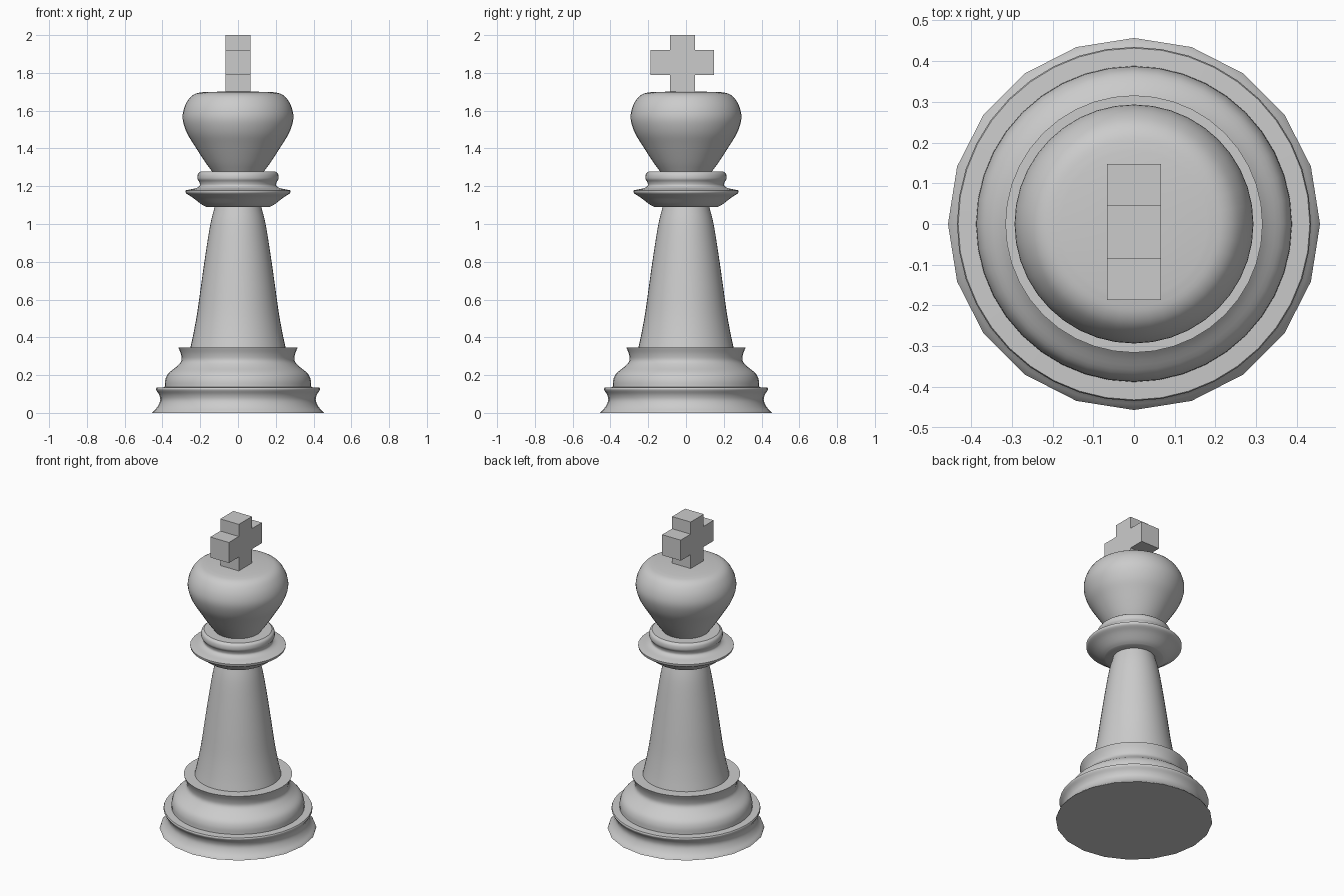
import bpy, bmesh, math
from mathutils import Vector

if "Cube" in bpy.data.objects:
    bpy.data.objects.remove(bpy.data.objects["Cube"])

SEG = 40


def spline(pts, n=4):
    """Smooth (Catmull-Rom) curve through (radius, height) points."""
    p = [Vector(q) for q in pts]
    if len(p) < 3:
        return p
    p = [2 * p[0] - p[1]] + p + [2 * p[-1] - p[-2]]
    out = []
    for i in range(1, len(p) - 2):
        a, b, c, d = p[i - 1:i + 3]
        for k in range(n):
            t = k / n
            out.append(0.5 * (2 * b + (c - a) * t + (2 * a - 5 * b + 4 * c - d) * t * t
                              + (3 * b - a - 3 * c + d) * t ** 3))
    return out + [p[-2]]


def finish(name, bm, smooth=True):
    bmesh.ops.remove_doubles(bm, verts=bm.verts, dist=1e-5)
    bmesh.ops.recalc_face_normals(bm, faces=bm.faces)
    me = bpy.data.meshes.new(name)
    bm.to_mesh(me)
    bm.free()
    ob = bpy.data.objects.new(name, me)
    bpy.context.collection.objects.link(ob)
    bpy.ops.object.select_all(action='DESELECT')
    ob.select_set(True)
    bpy.context.view_layer.objects.active = ob
    if smooth:
        bpy.ops.object.shade_smooth_by_angle(angle=math.radians(35))
    return ob


def lathe(name, runs, faceted_foot=False):
    """Revolve smooth runs; corners between runs stay sharp."""
    prof = []
    for run in runs:
        for q in spline(run):
            if not prof or (q - prof[-1]).length > 1e-5:
                prof.append(q)
    bm = bmesh.new()
    rings = []
    for r, z in prof:
        ring = []
        for i in range(SEG):
            a = math.tau * i / SEG
            # the lowest rim has half as many sides
            k = math.cos(math.tau / SEG) if faceted_foot and z < 1e-4 and i % 2 else 1
            ring.append(bm.verts.new((r * k * math.cos(a), r * k * math.sin(a), z)))
        rings.append(ring)
    for lo, hi in zip(rings, rings[1:]):
        for i in range(SEG):
            j = (i + 1) % SEG
            bm.faces.new((lo[i], lo[j], hi[j], hi[i]))
    for r, ring in ((prof[0].x, rings[0]), (prof[-1].x, rings[-1])):
        if (ring is rings[0] and faceted_foot) or (ring is rings[-1] and name == "head"):
            bm.faces.new(ring)
    return finish(name, bm)


# Stepped base
lathe("base", [
    [(.457, 0), (.428, .03), (.412, .065), (.417, .095), (.434, .122), (.432, .134)],
    [(.432, .134), (.388, .136)],
    [(.388, .136), (.385, .175), (.368, .21), (.325, .245), (.300, .275), (.302, .31), (.316, .347)],
    [(.316, .347), (.25, .347)],
], faceted_foot=True)

# Tapering stem
lathe("stem", [[(.252, .347), (.236, .42), (.216, .53), (.195, .68), (.172, .84),
                (.146, 1.0), (.122, 1.095)]])

# Double collar
lathe("collar", [
    [(.12, 1.09), (.168, 1.09)],
    [(.168, 1.09), (.195, 1.105), (.24, 1.14), (.274, 1.162), (.279, 1.178)],
    [(.279, 1.178), (.255, 1.183), (.222, 1.19), (.203, 1.203), (.205, 1.222), (.215, 1.24),
     (.212, 1.265), (.198, 1.278)],
    [(.198, 1.278), (.135, 1.278)],
])

# Bulbous head
lathe("head", [[(.137, 1.278), (.175, 1.33), (.232, 1.418), (.272, 1.485), (.293, 1.555),
                (.285, 1.615), (.258, 1.665), (.225, 1.69), (.18, 1.699)],
               [(.18, 1.699), (.06, 1.701)]])

# Plus-shaped finial on top, extruded along x
outline = [(-.086, 1.69), (.047, 1.69), (.047, 1.79), (.148, 1.79), (.148, 1.922), (.047, 1.922),
           (.047, 2.0), (-.086, 2.0), (-.086, 1.922), (-.187, 1.922), (-.187, 1.79), (-.086, 1.79)]
bm = bmesh.new()
face = bm.faces.new([bm.verts.new((-.066, y, z)) for y, z in outline])
ext = bmesh.ops.extrude_face_region(bm, geom=[face])
bmesh.ops.translate(bm, vec=(.132, 0, 0),
                    verts=[g for g in ext["geom"] if isinstance(g, bmesh.types.BMVert)])
if face.is_valid and not any(abs(v.co.x + .066) < 1e-6 and len(v.link_faces) > 2 for v in bm.verts):
    bm.faces.new([v for v in face.verts])
finish("finial", bm, smooth=False)
